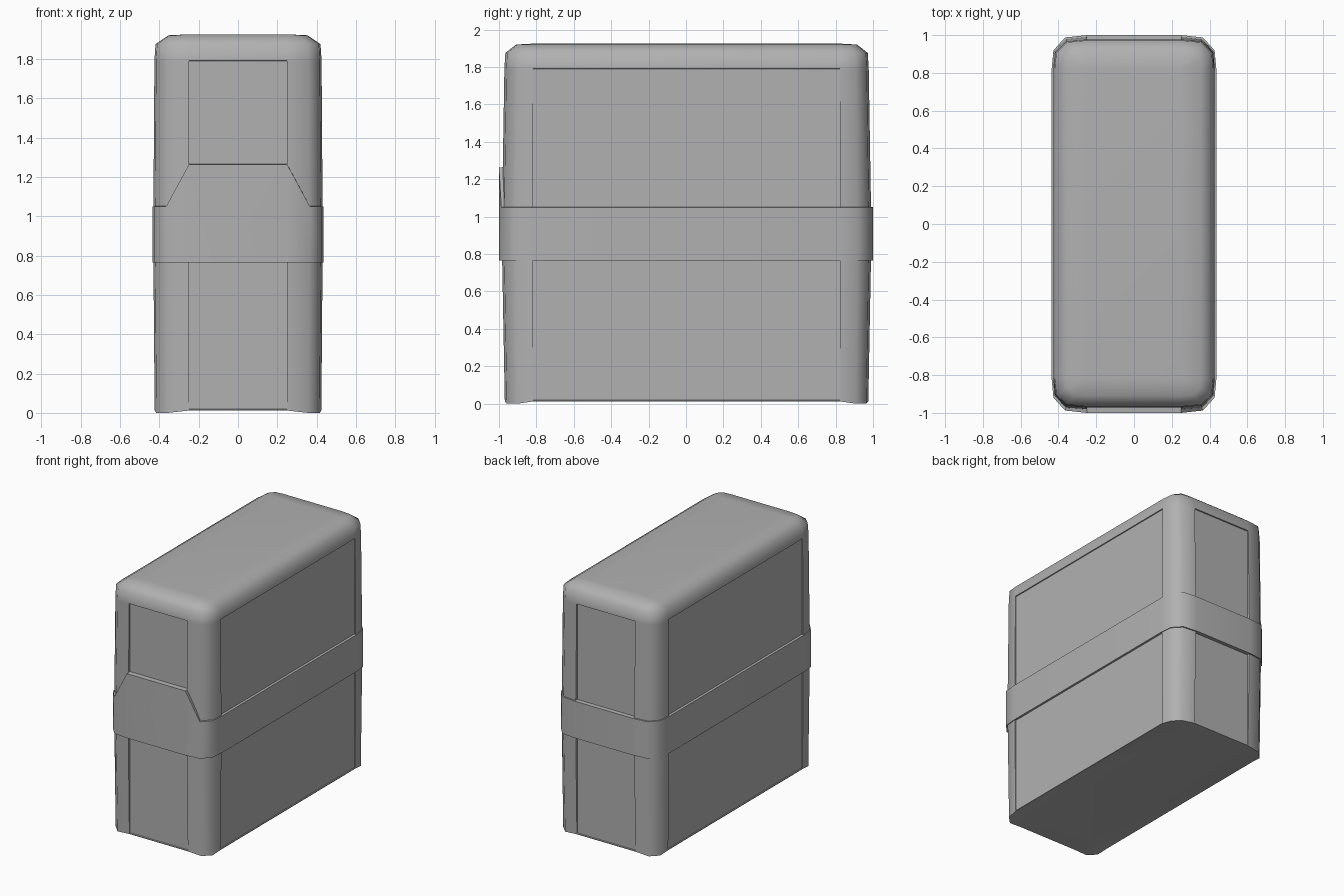
import bpy, bmesh, math

if "Cube" in bpy.data.objects:
    bpy.data.objects.remove(bpy.data.objects["Cube"])

CX, CY, YOFF = 0.25, 0.82, 0.003          # centres of the rounded corners
ARC = [(0, 1), (0.62, 0.93), (0.95, 0.55), (1, 0)]

grey = bpy.data.materials.new("dark_grey")
grey.diffuse_color = (0.44, 0.44, 0.44, 1)
grey.use_nodes = True
grey.node_tree.nodes["Principled BSDF"].inputs["Base Color"].default_value = grey.diffuse_color


def ring(hx, hy, z, f=1.0, px=None, py=None, yoff=YOFF):
    """Rounded-rectangle loop; px/py place the recessed side and end panels."""
    q = [(CX + a * (hx - CX) * f, CY + b * (hy - CY) * f) for a, b in ARC]
    q = [(CX, py if py else q[0][1])] + q + [(px if px else q[-1][0], CY)]
    pts = []
    for sx, sy, order in ((1, 1, 1), (1, -1, -1), (-1, -1, 1), (-1, 1, -1)):
        for x, y in q[::order]:
            pts.append([sx * x, sy * y + yoff, z])
    return pts


def loft(name, rings, cap=True, closed=False):
    bm = bmesh.new()
    loops = [[bm.verts.new(p) for p in r] for r in rings]
    n = len(loops[0])
    pairs = list(zip(loops, loops[1:]))
    if closed:
        pairs.append((loops[-1], loops[0]))
    for a, b in pairs:
        for i in range(n):
            j = (i + 1) % n
            bm.faces.new((a[i], a[j], b[j], b[i]))
    if cap:
        bm.faces.new(loops[0])
        bm.faces.new(loops[-1])
    bmesh.ops.remove_doubles(bm, verts=bm.verts, dist=1e-4)
    bmesh.ops.recalc_face_normals(bm, faces=bm.faces)
    me = bpy.data.meshes.new(name)
    bm.to_mesh(me)
    bm.free()
    me.materials.append(grey)
    ob = bpy.data.objects.new(name, me)
    bpy.context.collection.objects.link(ob)
    bpy.ops.object.select_all(action='DESELECT')
    ob.select_set(True)
    bpy.context.view_layer.objects.active = ob
    bpy.ops.object.shade_smooth_by_angle(angle=math.radians(52))
    return ob


# Body: posts swell toward the band while the panels stay flat
PX, PY = 0.418, 0.965
foot = ring(0.424, 0.972, 0.012)
for p in foot:                            # small feet under the corners
    if abs(p[0]) > 0.3 and abs(p[1] - YOFF) > CY + 0.03:
        p[2] = 0.0
loft("case_body", [
    ring(0.424, 0.972, 0.012, 0),
    foot,
    ring(0.424, 0.972, 0.018),
    ring(0.424, 0.972, 0.020, 1, PX, PY),
    ring(0.430, 0.986, 0.77, 1, PX, PY),
    ring(0.430, 0.986, 1.06, 1, PX, PY),
    ring(0.425, 0.974, 1.79, 1, PX, PY),
    ring(0.425, 0.974, 1.792),
    ring(0.423, 0.972, 1.875, 0.98),
    ring(0.423, 0.972, 1.92, 0.6),
    ring(0.423, 0.972, 1.925, 0),
])

# Band with the raised front tab
band = [
    ring(0.405, 0.95, 0.768, yoff=0),
    ring(0.436, 1.0, 0.765, yoff=0),
    ring(0.436, 1.0, 1.05, yoff=0),
    ring(0.405, 0.95, 1.053, yoff=0),
]
for r in band[2:]:
    for p in r:
        if p[1] < -0.9 and abs(p[0]) < CX + 0.01:
            p[2] += 0.213
loft("band", band, cap=False, closed=True)
